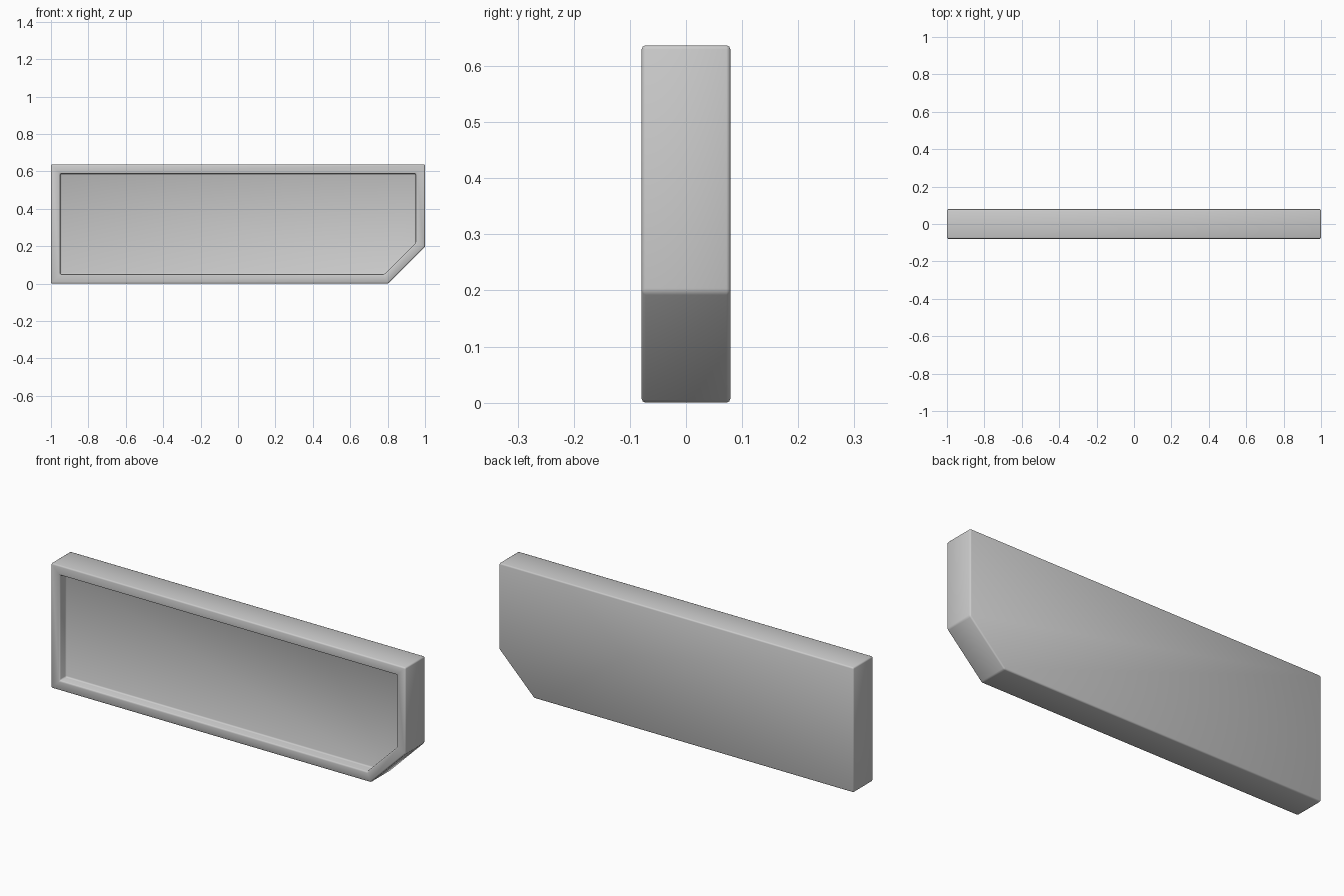
import bpy, bmesh

if "Cube" in bpy.data.objects:
    bpy.data.objects.remove(bpy.data.objects["Cube"])

HALF_DEPTH = 0.079
RIM = 0.05       # width of the raised frame
RECESS = 0.05    # depth of the sunken panel

# Front outline: rectangle with one clipped lower corner
outline = [(-1, 0), (0.803, 0), (1, 0.197), (1, 0.637), (-1, 0.637)]

bm = bmesh.new()
front = bm.faces.new([bm.verts.new((x, -HALF_DEPTH, z)) for x, z in outline])
front.normal_update()

# Extrude the slab to the back, keeping the front cap
ext = bmesh.ops.extrude_face_region(bm, geom=[front], use_keep_orig=True)
verts = [g for g in ext["geom"] if isinstance(g, bmesh.types.BMVert)]
bmesh.ops.translate(bm, verts=verts, vec=(0, 2 * HALF_DEPTH, 0))
bmesh.ops.recalc_face_normals(bm, faces=bm.faces)

# Even-width frame, then sink the panel inside it
bmesh.ops.inset_region(bm, faces=[front], thickness=RIM, use_even_offset=True)
ext = bmesh.ops.extrude_face_region(bm, geom=[front])
verts = [g for g in ext["geom"] if isinstance(g, bmesh.types.BMVert)]
bmesh.ops.translate(bm, verts=verts, vec=(0, RECESS, 0))
if front.is_valid and all(v not in verts for v in front.verts):
    bmesh.ops.delete(bm, geom=[front], context='FACES_ONLY')
bmesh.ops.recalc_face_normals(bm, faces=bm.faces)

mesh = bpy.data.meshes.new("framed_panel")
bm.to_mesh(mesh)
bm.free()
panel = bpy.data.objects.new("framed_panel", mesh)
bpy.context.collection.objects.link(panel)

# Small softened edges, smooth shaded
bevel = panel.modifiers.new("soft_edges", 'BEVEL')
bevel.width = 0.007
bevel.segments = 2
bevel.limit_method = 'ANGLE'
for p in mesh.polygons:
    p.use_smooth = True
